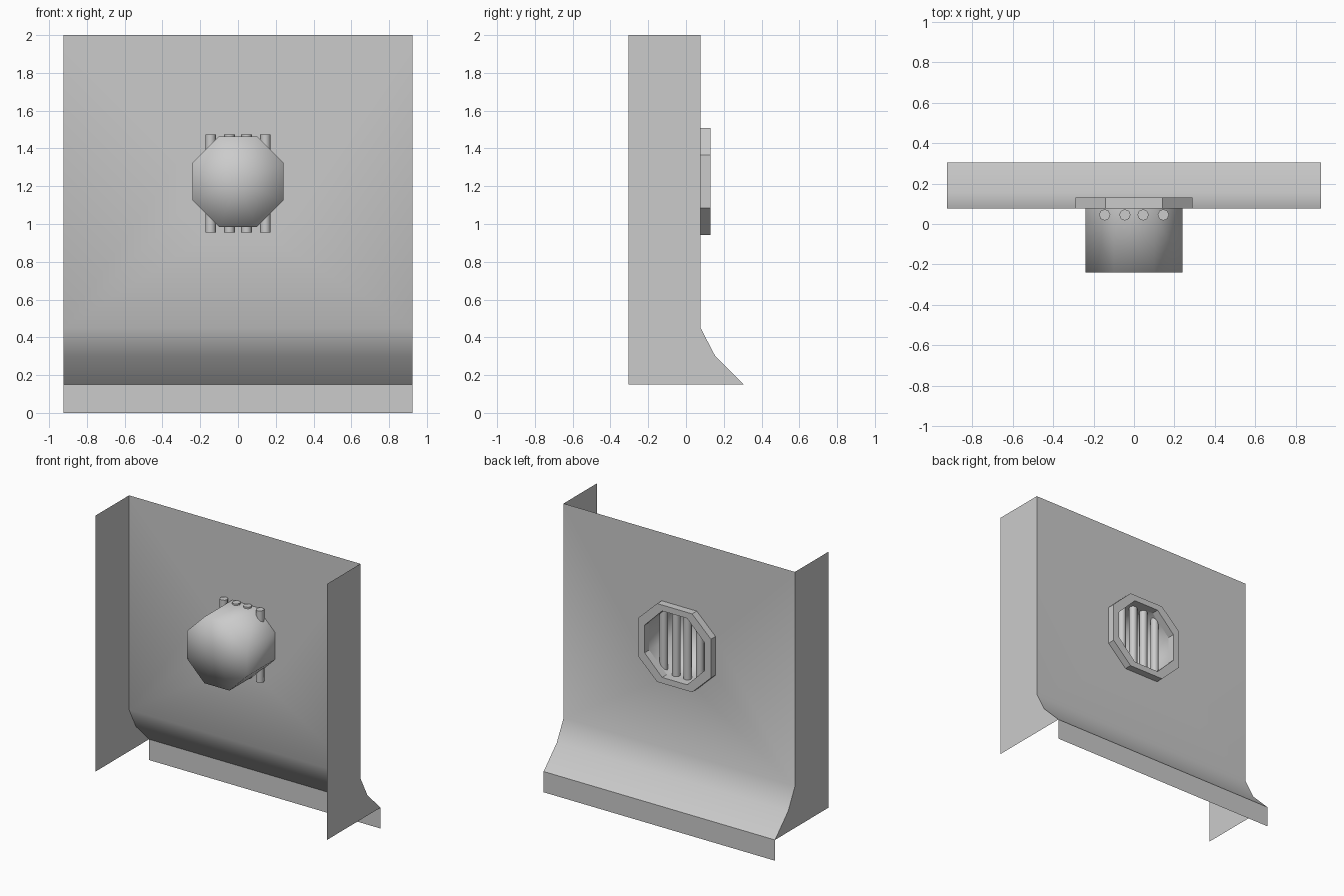
import bpy
import bmesh

cube = bpy.data.objects.get("Cube")
if cube:
    bpy.data.objects.remove(cube)

GREY = (0.6, 0.6, 0.6, 1)
metal = bpy.data.materials.new("grey_metal")
metal.use_nodes = True
metal.diffuse_color = GREY
metal.node_tree.nodes["Principled BSDF"].inputs["Base Color"].default_value = GREY

HALF_W, FRONT, BACK, WALL = 0.925, -0.305, 0.305, 0.077
TOP, HEM = 2.0, 0.15
CENTRE = 1.224
FLARE = [(WALL, 0.45), (0.155, 0.30), (BACK, HEM)]  # (y, z) of the curved foot


def make(name, bm, smooth=False):
    mesh = bpy.data.meshes.new(name)
    for f in bm.faces:
        f.smooth = smooth
    bm.to_mesh(mesh)
    bm.free()
    mesh.materials.append(metal)
    obj = bpy.data.objects.new(name, mesh)
    bpy.context.collection.objects.link(obj)
    return obj


def octagon(bm, rx, rz, c, y):
    pts = [(c, rz), (rx, c), (rx, -c), (c, -rz),
           (-c, -rz), (-rx, -c), (-rx, c), (-c, rz)]
    return [bm.verts.new((x, y, CENTRE + z)) for x, z in pts]


def bridge(bm, a, b):
    for i in range(len(a)):
        j = (i + 1) % len(a)
        bm.faces.new((a[i], a[j], b[j], b[i]))


# Back wall with octagonal opening and flared foot
bm = bmesh.new()
rows = [[bm.verts.new((x, y, z)) for x in (-HALF_W, HALF_W)]
        for y, z in [(WALL, TOP)] + FLARE]
hole = octagon(bm, 0.29, 0.283, 0.14, WALL)
frame = [rows[0][1], rows[1][1], rows[1][0], rows[0][0]]
for i in range(4):
    a, b = hole[2 * i], hole[2 * i + 1]
    bm.faces.new((frame[i], b, a))
    bm.faces.new((frame[i], frame[(i + 1) % 4], hole[(2 * i + 2) % 8], b))
for up, low in zip(rows[1:], rows[2:]):
    bm.faces.new((up[0], low[0], low[1], up[1]))
bmesh.ops.recalc_face_normals(bm, faces=bm.faces)
make("back_wall", bm, True)

# Hem strip under the flared foot
bm = bmesh.new()
bm.faces.new([bm.verts.new((x, BACK, z)) for x, z in
              ((-HALF_W, 0), (HALF_W, 0), (HALF_W, HEM), (-HALF_W, HEM))])
make("hem_strip", bm)

# Side panels
for side, name in ((-1, "right_panel"), (1, "left_panel")):
    bm = bmesh.new()
    outline = [(FRONT, HEM), (FRONT, TOP), (WALL, TOP)] + FLARE
    face = bm.faces.new([bm.verts.new((side * HALF_W, y, z)) for y, z in outline])
    face.normal_update()
    if face.normal.x * side < 0:
        face.normal_flip()
    make(name, bm)

# Octagonal collar behind the wall
bm = bmesh.new()
loops = [octagon(bm, *size, y) for size, y in (
    ((0.29, 0.283, 0.14), WALL), ((0.29, 0.283, 0.14), 0.13),
    ((0.24, 0.24, 0.1), 0.13), ((0.24, 0.24, 0.1), WALL))]
for i in range(4):
    bridge(bm, loops[i], loops[(i + 1) % 4])
bmesh.ops.recalc_face_normals(bm, faces=bm.faces)
make("collar", bm)

# Closed spout in front of the wall, softly shaded all over
bm = bmesh.new()
rear = octagon(bm, 0.24, 0.24, 0.1, WALL)
nose = octagon(bm, 0.24, 0.24, 0.1, -0.24)
bridge(bm, rear, nose)
tip = bm.verts.new((0, -0.24, CENTRE))
for i in range(8):
    bm.faces.new((nose[i], nose[(i + 1) % 8], tip))
bmesh.ops.recalc_face_normals(bm, faces=bm.faces)
make("spout", bm, True)

# Grille bars
for i, x in enumerate((-0.145, -0.045, 0.045, 0.145)):
    bpy.ops.mesh.primitive_cylinder_add(vertices=8, radius=0.028, depth=0.52,
                                        location=(x, 0.045, 1.215))
    bar = bpy.context.object
    bar.name = f"grille_bar_{i + 1}"
    bar.data.materials.append(metal)
    bpy.ops.object.shade_smooth_by_angle(angle=0.9)
